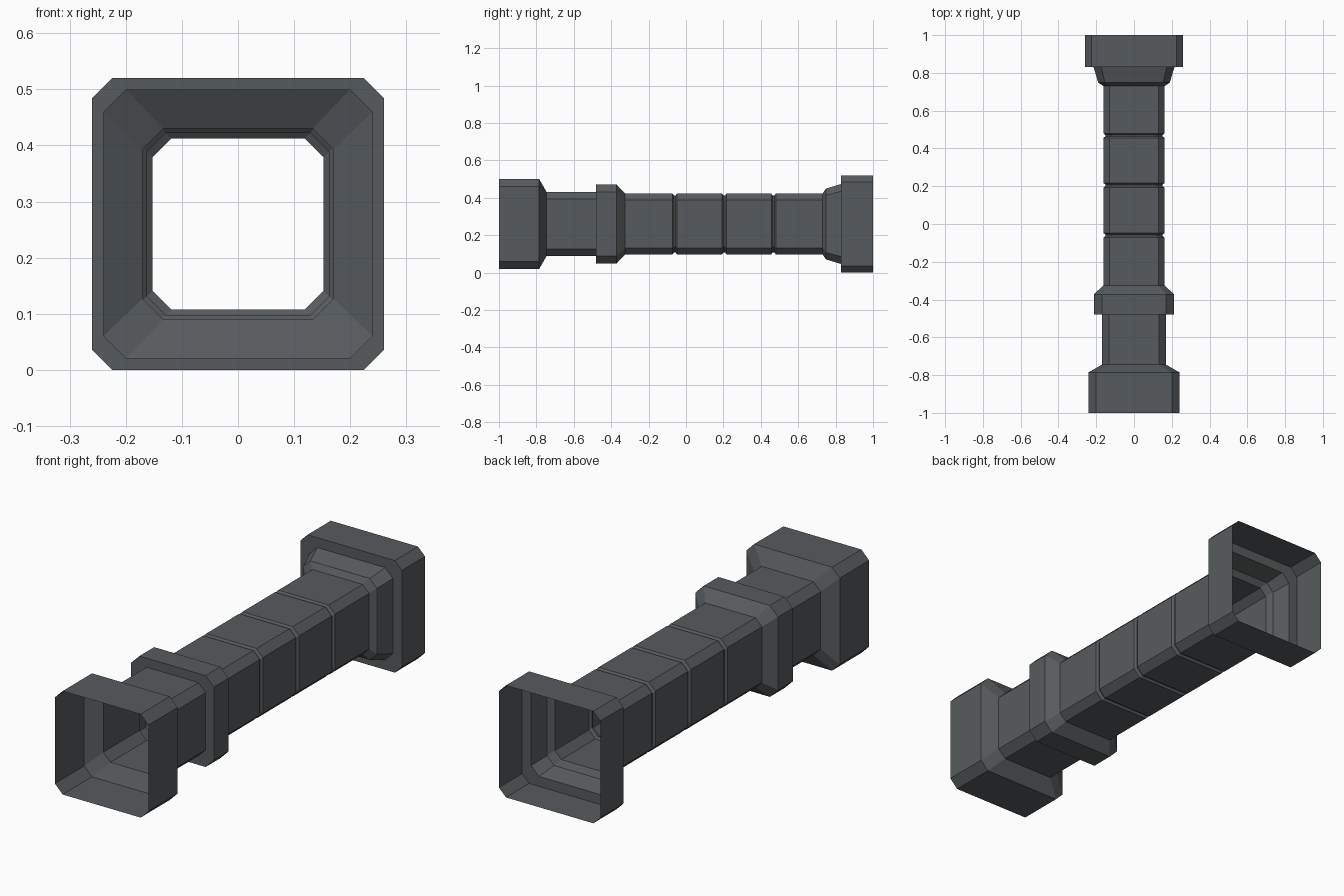
import bpy, bmesh

if "Cube" in bpy.data.objects:
    bpy.data.objects.remove(bpy.data.objects["Cube"])

CZ = 0.26  # height of the duct axis

metal = bpy.data.materials.new("dark_grey_metal")
metal.diffuse_color = (0.095, 0.105, 0.11, 1)
metal.use_nodes = True
metal.node_tree.nodes["Principled BSDF"].inputs["Base Color"].default_value = metal.diffuse_color


def ring(bm, y, h, c):
    """Chamfered square outline: half size h, chamfer c."""
    k = h - c
    pts = [(h, -k), (h, k), (k, h), (-k, h), (-h, k), (-h, -k), (-k, -h), (k, -h)]
    return [bm.verts.new((x, y, CZ + z)) for x, z in pts]


def duct(name, profile):
    """Loft an open thin-walled tube through (y, half size, chamfer) stations."""
    bm = bmesh.new()
    rings = [ring(bm, *p) for p in profile]
    for a, b in zip(rings, rings[1:]):
        for i in range(8):
            j = (i + 1) % 8
            bm.faces.new((a[i], b[i], b[j], a[j]))
    bmesh.ops.recalc_face_normals(bm, faces=bm.faces)
    # make sure the normals face away from the axis
    f = max(bm.faces, key=lambda q: q.calc_center_median().x)
    if f.normal.x < 0:
        bmesh.ops.reverse_faces(bm, faces=bm.faces)
    me = bpy.data.meshes.new(name)
    bm.to_mesh(me)
    bm.free()
    me.materials.append(metal)
    ob = bpy.data.objects.new(name, me)
    bpy.context.collection.objects.link(ob)


# front mouth with sloped shoulder and neck
duct("front_mouth", [(-1, .24, .04), (-.785, .24, .04), (-.745, .17, .037), (-.48, .17, .037)])

# stepped collar behind the neck
duct("collar", [(-.48, .17, .037), (-.48, .212, .042), (-.372, .212, .042), (-.325, .162, .033)])

# shaft with three narrow grooves
shaft = [(-.325, .162, .033)]
for y in (-.06, .205, .468):
    shaft += [(y - .012, .162, .033), (y - .004, .152, .033),
              (y + .004, .152, .033), (y + .012, .162, .033)]
shaft.append((.73, .162, .033))
duct("shaft", shaft)

# rear flared socket and mouth
duct("rear_mouth", [(.73, .162, .033), (.748, .189, .036), (.83, .214, .04),
                    (.83, .26, .036), (1, .26, .036)])
